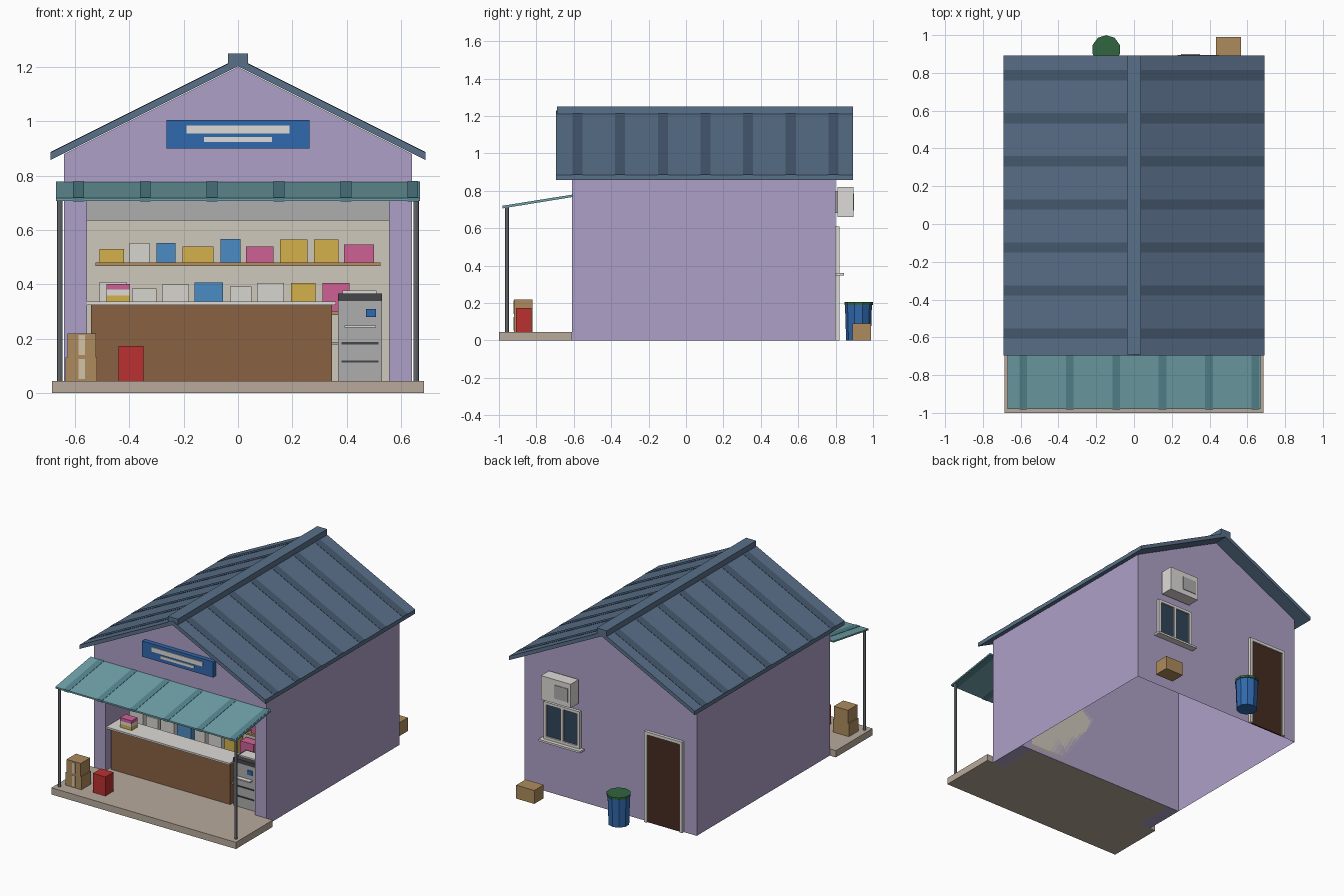
import bpy, bmesh, math

if "Cube" in bpy.data.objects:
    bpy.data.objects.remove(bpy.data.objects["Cube"])

MATS = {}
PAL = dict(wall=(.42, .35, .57), roof=(.10, .16, .25), roof_dark=(.06, .10, .16), awning=(.16, .36, .40),
           awning_dark=(.09, .24, .28), floor=(.48, .40, .33), cream=(.62, .58, .50), wood=(.25, .12, .055),
           shelf=(.45, .28, .13), card=(.42, .26, .11), tape=(.65, .55, .38), red=(.5, .03, .03),
           blue=(.03, .14, .42), sky=(.07, .26, .55), yellow=(.66, .44, .07), pink=(.62, .12, .30),
           pale=(.68, .66, .62), white=(.72, .71, .68), grey=(.42, .42, .43), steel=(.20, .22, .24),
           dark=(.06, .06, .07), door=(.06, .025, .015), glass=(.03, .06, .10), green=(.03, .13, .05))


def finish(name, bm, color):
    bmesh.ops.recalc_face_normals(bm, faces=bm.faces)
    me = bpy.data.meshes.new(name)
    bm.to_mesh(me)
    bm.free()
    if color not in MATS:
        MATS[color] = bpy.data.materials.new(color)
        MATS[color].diffuse_color = (*PAL[color], 1)
    me.materials.append(MATS[color])
    ob = bpy.data.objects.new(name, me)
    bpy.context.collection.objects.link(ob)
    return ob


def box(name, x0, x1, y0, y1, z0, z1, color):
    bm = bmesh.new()
    bmesh.ops.create_cube(bm, size=1)
    for v in bm.verts:
        v.co = (x1 if v.co.x > 0 else x0, y1 if v.co.y > 0 else y0, z1 if v.co.z > 0 else z0)
    return finish(name, bm, color)


def prism(name, pts, a, b, color, axis='y', open_bottom=False):
    """Extrude a 2D profile: (x, z) along y, or (y, z) along x."""
    bm = bmesh.new()
    put = (lambda p, t: (p[0], t, p[1])) if axis == 'y' else (lambda p, t: (t, p[0], p[1]))
    lo = [bm.verts.new(put(p, a)) for p in pts]
    hi = [bm.verts.new(put(p, b)) for p in pts]
    n = len(pts)
    bm.faces.new(lo)
    bm.faces.new(hi[::-1])
    for i in range(n):
        bm.faces.new((lo[i], hi[i], hi[(i + 1) % n], lo[(i + 1) % n]))
    ob = finish(name, bm, color)
    if open_bottom:
        bm = bmesh.new()
        bm.from_mesh(ob.data)
        bmesh.ops.delete(bm, geom=[f for f in bm.faces if f.normal.z < -.9], context='FACES_ONLY')
        bm.to_mesh(ob.data)
        bm.free()
    return ob


def cyl(name, x, y, z0, z1, r, n, color, r2=None):
    bm = bmesh.new()
    bmesh.ops.create_cone(bm, cap_ends=True, segments=n, radius1=r, radius2=r2 or r, depth=z1 - z0)
    bmesh.ops.translate(bm, verts=bm.verts, vec=(x, y, (z0 + z1) / 2))
    return finish(name, bm, color)


# House shell: open-bottomed rear room, gable over the shop niche, two jambs
prism('rear_room', [(-.64, 0), (.64, 0), (.64, .88), (0, 1.2), (-.64, .88)], -.33, .80, 'wall', open_bottom=True)
prism('front_gable', [(-.64, .72), (.64, .72), (.64, .88), (0, 1.2), (-.64, .88)], -.61, -.33, 'wall')
for s, side in ((-1, 'left'), (1, 'right')):
    x0, x1 = sorted((s * .555, s * .64))
    box(side + '_jamb', x0, x1, -.61, -.33, 0, .72, 'wall')
box('niche_back', -.555, .555, -.34, -.33, .045, .72, 'cream')
box('shutter_box', -.555, .555, -.60, -.52, .635, .72, 'grey')
box('porch_slab', -.685, .685, -1, -.61, 0, .045, 'floor')
box('niche_floor', -.555, .555, -.61, -.33, 0, .045, 'floor')

# Roof slabs with dark bands and ridge cap
for s, side in ((-1, 'left'), (1, 'right')):
    prism(side + '_roof', [(0, 1.203), (s * .69, .858), (s * .69, .885), (0, 1.23)], -.695, .893, 'roof')
    for i in range(7):
        y = -.58 + i * .228
        prism(f'{side}_roof_band_{i}', [(0, 1.229), (s * .69, .884), (s * .69, .887), (0, 1.232)],
              y - .027, y + .027, 'roof_dark')
box('ridge_cap', -.037, .037, -.69, .893, 1.205, 1.25, 'roof')

# Awning, its stripes and posts
prism('awning', [(-.98, .708), (-.605, .768), (-.605, .778), (-.98, .718)], -.67, .67, 'awning', 'x')
for i in range(6):
    x = -.587 + i * .246
    prism(f'awning_stripe_{i}', [(-.981, .706), (-.605, .767), (-.605, .780), (-.981, .720)],
          x - .02, x + .02, 'awning_dark', 'x')
for s, side in ((-1, 'left'), (1, 'right')):
    cyl(side + '_awning_post', s * .655, -.957, .045, .712, .01, 8, 'steel')

# Sign board with blank bars
box('sign_board', -.263, .263, -.64, -.61, .90, 1.005, 'blue')
box('sign_bar_upper', -.19, .19, -.645, -.64, .955, .985, 'white')
box('sign_bar_lower', -.125, .125, -.645, -.64, .925, .943, 'white')

# Counter with a small stack of packets
box('counter_body', -.54, .345, -.575, -.47, .045, .325, 'wood')
box('counter_top', -.555, .36, -.605, -.45, .325, .337, 'white')
for z0, z1, c in ((.337, .36, 'yellow'), (.36, .381, 'white'), (.381, .402, 'pink')):
    box('packet_' + c, -.483, -.397, -.56, -.50, z0, z1, c)

# Shelves and goods: (x0, x1, height, colour)
rows = {.48: [(-.51, -.42, .05, 'yellow'), (-.40, -.325, .072, 'pale'), (-.30, -.23, .072, 'sky'),
              (-.205, -.09, .06, 'yellow'), (-.065, .01, .088, 'sky'), (.03, .13, .06, 'pink'),
              (.155, .255, .085, 'yellow'), (.28, .37, .085, 'yellow'), (.39, .50, .068, 'pink')],
        .30: [(-.51, -.41, .11, 'pale'), (-.39, -.30, .085, 'pale'), (-.28, -.18, .10, 'pale'),
              (-.16, -.055, .108, 'sky'), (-.03, .05, .092, 'pale'), (.07, .17, .105, 'pale'),
              (.195, .285, .105, 'yellow'), (.31, .41, .105, 'pink')]}
for z, goods in rows.items():
    box(f'shelf_{z}', -.525, .525, -.435, -.34, z - .012, z, 'shelf')
    for i, (x0, x1, h, c) in enumerate(goods):
        box(f'goods_{z}_{i}', x0, x1, -.42, -.355, z, z + h, c)

# Office machine beside the counter
box('machine_body', .367, .53, -.57, -.44, .045, .34, 'grey')
box('machine_lid', .367, .53, -.575, -.44, .34, .367, 'dark')
box('machine_top_tray', .385, .51, -.54, -.46, .367, .377, 'white')
box('machine_screen', .47, .507, -.576, -.57, .28, .31, 'blue')
box('machine_output_tray', .392, .507, -.60, -.57, .241, .249, 'white')
box('machine_side_tray', .345, .367, -.56, -.48, .18, .188, 'grey')
for z in (.18, .113):
    box('machine_drawer_slot', .38, .517, -.575, -.57, z, z + .008, 'dark')

# Porch cartons and red box
for i, (x0, x1, z0, z1) in enumerate(((-.635, -.518, .045, .132), (-.628, -.523, .132, .22))):
    box(f'porch_carton_{i}', x0, x1, -.92, -.82, z0, z1, 'card')
    box(f'carton_tape_{i}', -.587, -.563, -.923, -.92, z0 + .008, z1 - .006, 'tape')
box('red_box', -.44, -.347, -.91, -.825, .045, .173, 'red')

# Back door
box('door_panel', -.525, -.283, .80, .81, 0, .59, 'door')
for x in (-.545, -.283):
    box('door_jamb', x, x + .02, .80, .82, 0, .59, 'white')
box('door_lintel', -.545, -.263, .80, .82, .59, .61, 'white')

# Back window
box('window_glass', .23, .465, .80, .81, .365, .60, 'glass')
for x in (.215, .34, .465):
    box('window_stile', x, x + .018, .80, .82, .36, .61, 'white')
for z in (.36, .592):
    box('window_rail', .215, .483, .80, .82, z, z + .018, 'white')
box('window_sill', .195, .503, .80, .845, .347, .36, 'white')

# Wall air unit
box('air_unit', .23, .45, .81, .895, .66, .82, 'white')
box('air_unit_bracket', .25, .43, .80, .81, .68, .80, 'grey')
box('air_unit_grille', .25, .35, .895, .899, .695, .785, 'grey')

# Bin and carton behind the shop
cyl('bin_body', -.147, .922, 0, .19, .066, 10, 'blue', .072)
cyl('bin_lid', -.147, .924, .19, .205, .076, 10, 'green')
box('back_carton', .433, .567, .89, .99, 0, .09, 'card')

for m in bpy.data.materials:
    if m.users and not m.is_grease_pencil:
        m.use_nodes = True
        m.node_tree.nodes["Principled BSDF"].inputs["Base Color"].default_value = m.diffuse_color
